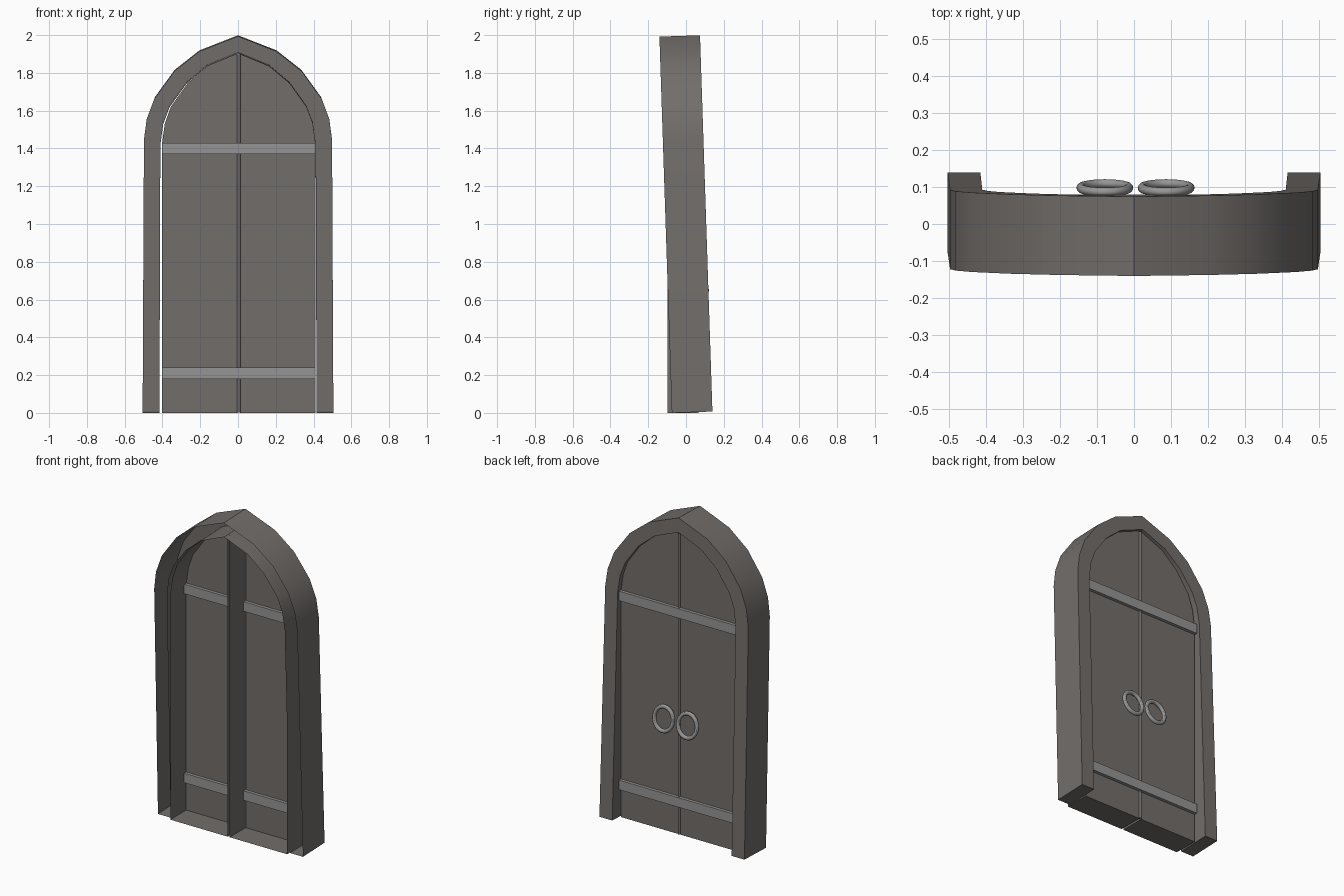
import bpy, bmesh, math

if "Cube" in bpy.data.objects:
    bpy.data.objects.remove(bpy.data.objects["Cube"])

TILT = 0.033      # the frame leans slightly, the leaves stand upright
CX = 0.004        # leaves sit a touch off centre


def material(name, rgb):
    m = bpy.data.materials.new(name)
    m.diffuse_color = (*rgb, 1)
    m.use_nodes = True
    m.node_tree.nodes["Principled BSDF"].inputs["Base Color"].default_value = m.diffuse_color
    return m


wood = material("dark_wood", (0.17, 0.155, 0.147))
metal = material("grey_metal", (0.30, 0.30, 0.305))


def finish(ob, name, mat, smooth=True):
    ob.name = name
    ob.data.materials.append(mat)
    bpy.ops.object.select_all(action='DESELECT')
    ob.select_set(True)
    bpy.context.view_layer.objects.active = ob
    if smooth:
        bpy.ops.object.shade_smooth_by_angle(angle=math.radians(30))
    return ob


def open_shell(name, outline, y_front, y_back, mat):
    """Extruded x-z outline with a back face and walls, open at the front."""
    bm = bmesh.new()
    front = [bm.verts.new((x, y_front, z)) for x, z in outline]
    back = [bm.verts.new((x, y_back, z)) for x, z in outline]
    bm.faces.new(back)
    n = len(outline)
    for i in range(n):
        j = (i + 1) % n
        bm.faces.new((front[i], front[j], back[j], back[i]))
    bmesh.ops.recalc_face_normals(bm, faces=bm.faces)
    if next(f for f in bm.faces if len(f.verts) == n).normal.y < 0:
        bmesh.ops.reverse_faces(bm, faces=bm.faces)
    me = bpy.data.meshes.new(name)
    bm.to_mesh(me)
    bm.free()
    ob = bpy.data.objects.new(name, me)
    bpy.context.collection.objects.link(ob)
    return finish(ob, name, mat)


# half profiles of the pointed arch, foot to apex
outer = [(0.505, 0), (0.498, 1.44), (0.483, 1.55), (0.44, 1.665), (0.335, 1.81),
         (0.204, 1.913), (0, 1.993)]
inner = [(0.416, 0), (0.411, 1.42), (0.396, 1.53), (0.362, 1.62), (0.272, 1.745),
         (0.165, 1.835), (0, 1.903)]


def arch(half):
    return half + [(-x, z) for x, z in half[-2::-1]]


# leaning arched frame
frame = open_shell("arch_frame", arch(outer) + arch(inner)[::-1], -0.075, 0.14, wood)
frame.rotation_euler.x = TILT
frame.location.z = 0.0025

# two door leaves, hollow from the front
half_leaf = [(0.007, 0), (0.407, 0), (0.407, 1.42), (0.392, 1.53), (0.360, 1.62),
             (0.270, 1.747), (0.164, 1.838), (0.007, 1.903)]
for side, s in (("left", -1), ("right", 1)):
    open_shell(side + "_door_leaf", [(CX + s * x, z) for x, z in half_leaf],
               -0.098, 0.06, wood)

# slim bead covering the joint between the leaves
bpy.ops.mesh.primitive_cylinder_add(vertices=12, radius=0.009, depth=1.895,
                                    location=(CX, 0.06, 0.95))
finish(bpy.context.object, "joint_bead", wood)

# cross bands running through the back panel
for name, z in (("lower_band", 0.21), ("upper_band", 1.40)):
    bpy.ops.mesh.primitive_cube_add(size=1, location=(CX, 0.06, z))
    bpy.context.object.scale = (0.814, 0.04, 0.06)
    finish(bpy.context.object, name, metal, smooth=False)

# hanging ring handles
for side, s in (("left", -1), ("right", 1)):
    bpy.ops.mesh.primitive_torus_add(major_radius=0.065, minor_radius=0.012,
                                     major_segments=32, minor_segments=12,
                                     location=(CX + s * 0.083, 0.098, 0.72),
                                     rotation=(math.radians(90 + 9), 0, 0))
    bpy.context.object.scale.y = 1.12
    finish(bpy.context.object, side + "_ring_handle", metal)
